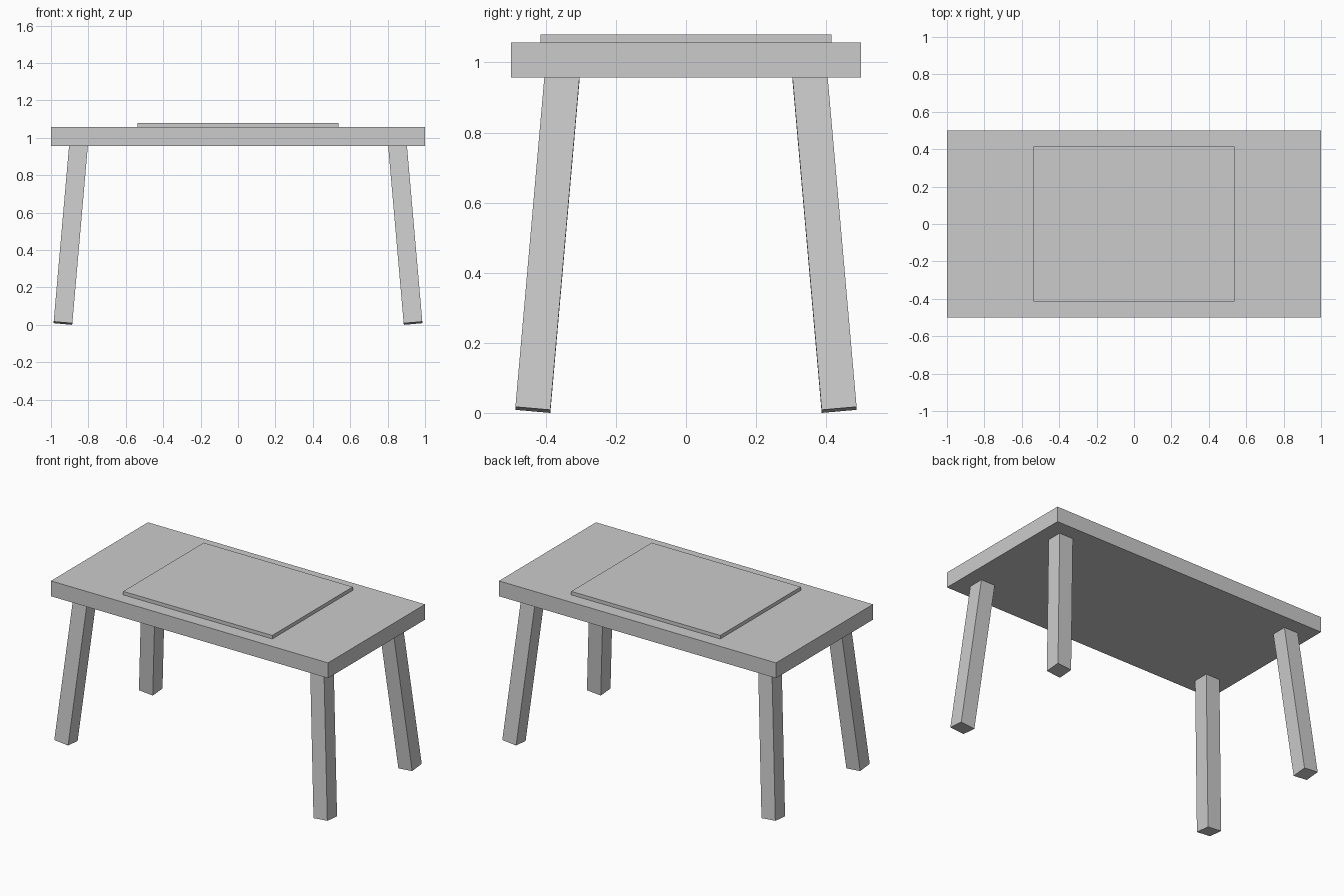
import bpy, bmesh
from math import radians
from mathutils import Matrix, Vector, Euler

if "Cube" in bpy.data.objects:
    bpy.data.objects.remove(bpy.data.objects["Cube"])


def box(name, size, matrix):
    """Box of the given size, with its placement baked into the mesh."""
    bm = bmesh.new()
    bmesh.ops.create_cube(bm, size=1, matrix=matrix @ Matrix.Diagonal((*size, 1)))
    mesh = bpy.data.meshes.new(name)
    bm.to_mesh(mesh)
    bm.free()
    obj = bpy.data.objects.new(name, mesh)
    bpy.context.collection.objects.link(obj)
    return obj


# Table top slab and the thin raised panel on it
box("table_top", (2.0, 1.0, 0.1), Matrix.Translation((0, 0, 1.007)))
box("raised_panel", (1.076, 0.83, 0.023), Matrix.Translation((0, 0, 1.0685)))

# Splayed square leg, leaning inward in both directions, tucked into the top
LENGTH = 0.98
tilt = Euler((radians(5), radians(-5), 0)).to_matrix()
foot = Vector((0.936, 0.437, 0.0087))
centre = foot + tilt @ Vector((0, 0, LENGTH / 2))
legs = box("legs", (0.1, 0.1, LENGTH), Matrix.Translation(centre) @ tilt.to_4x4())

# Mirror to all four corners
mirror = legs.modifiers.new("four_corners", 'MIRROR')
mirror.use_axis = (True, True, False)
mirror.use_mirror_merge = False
